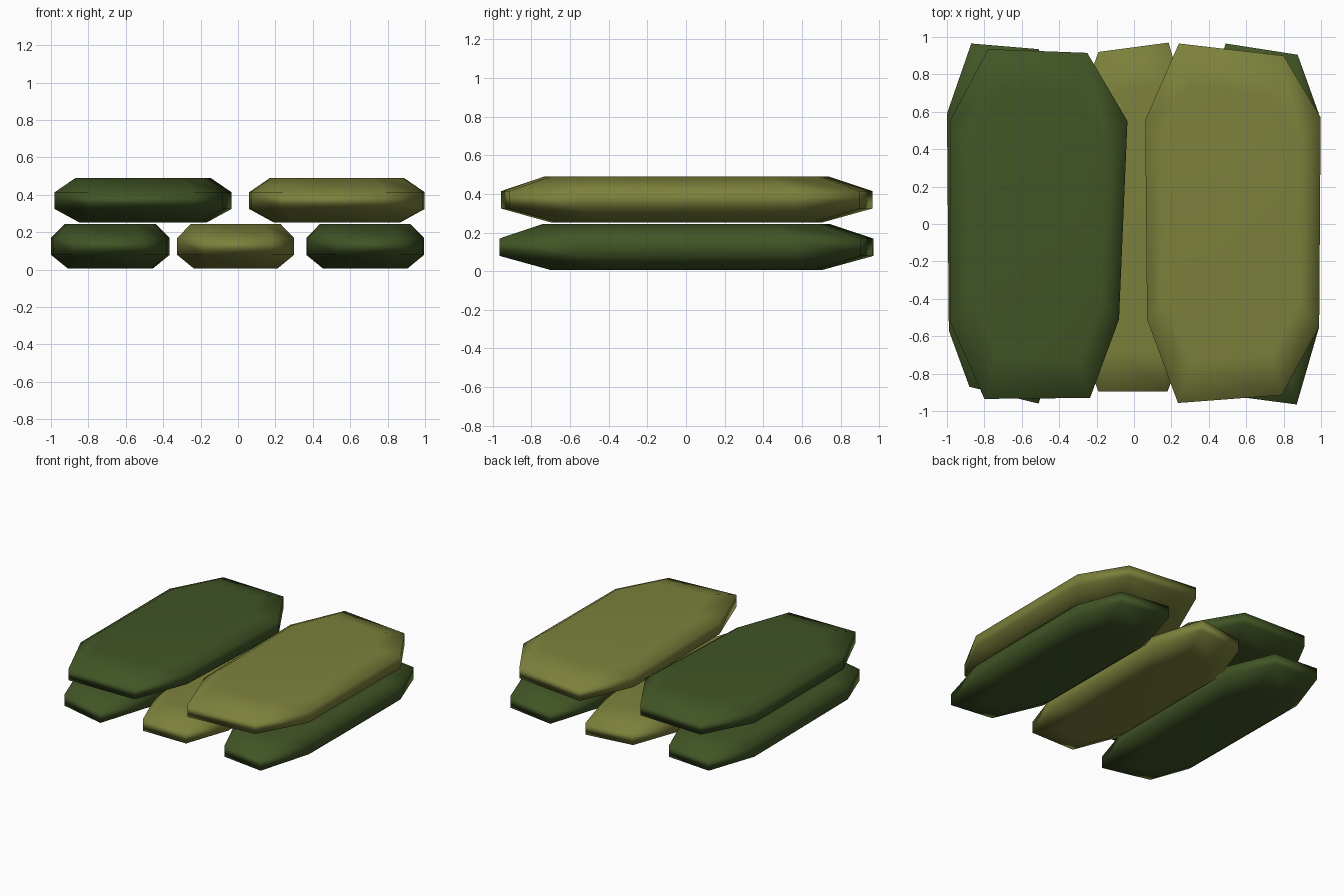
import bpy, bmesh

if "Cube" in bpy.data.objects:
    bpy.data.objects.remove(bpy.data.objects["Cube"])


def material(name, rgb):
    m = bpy.data.materials.new(name)
    m.diffuse_color = (*rgb, 1)
    m.use_nodes = True
    m.node_tree.nodes["Principled BSDF"].inputs["Base Color"].default_value = m.diffuse_color
    return m


green = material("dark green", (0.053, 0.09, 0.019))
olive = material("olive", (0.2, 0.218, 0.044))


def bag(name, outline, z0, mat):
    """Pillow-shaped sack: an eight-sided outline drawn in at top and bottom."""
    bm = bmesh.new()
    xs = [p[0] for p in outline]
    cx = (min(xs) + max(xs)) / 2
    # height above the bag's base, x scale, y scale
    levels = [(0, 0.72, 0.73), (0.072, 1, 1), (0.162, 1, 1), (0.238, 0.765, 0.765)]
    rings = [[bm.verts.new((cx + (x - cx) * sx, y * sy, z0 + h)) for x, y in outline]
             for h, sx, sy in levels]
    n = len(outline)
    for lo, hi in zip(rings, rings[1:]):
        for i in range(n):
            j = (i + 1) % n
            bm.faces.new((lo[i], lo[j], hi[j], hi[i]))
    bm.faces.new(rings[0])
    bm.faces.new(rings[-1])
    bmesh.ops.recalc_face_normals(bm, faces=bm.faces)
    for f in bm.faces:
        f.smooth = True
    me = bpy.data.meshes.new(name)
    bm.to_mesh(me)
    bm.free()
    me.materials.append(mat)
    ob = bpy.data.objects.new(name, me)
    bpy.context.collection.objects.link(ob)
    # soft sides with a flat-looking top
    ob.modifiers.new("soft_shading", 'WEIGHTED_NORMAL')


# Lower row of three narrow bags
bag("lower_bag_left", [(-0.87, 0.965), (-0.51, 0.935), (-0.365, 0.57), (-0.38, -0.55),
                       (-0.51, -0.96), (-0.88, -0.87), (-0.99, -0.57), (-1.0, 0.59)], 0.007, green)
bag("lower_bag_middle", [(-0.19, 0.92), (0.185, 0.97), (0.30, 0.57), (0.30, -0.55),
                         (0.18, -0.895), (-0.19, -0.895), (-0.325, -0.55), (-0.32, 0.56)], 0.007, olive)
bag("lower_bag_right", [(0.49, 0.965), (0.875, 0.905), (0.995, 0.57), (0.99, -0.55),
                        (0.87, -0.965), (0.53, -0.92), (0.37, -0.55), (0.365, 0.56)], 0.007, green)

# Upper row of two wide bags
bag("upper_bag_left", [(-0.78, 0.935), (-0.25, 0.915), (-0.035, 0.55), (-0.08, -0.51),
                       (-0.235, -0.93), (-0.80, -0.935), (-0.98, -0.53), (-0.98, 0.56)], 0.252, green)
bag("upper_bag_right", [(0.24, 0.965), (0.80, 0.90), (0.998, 0.57), (0.99, -0.55),
                        (0.79, -0.915), (0.235, -0.957), (0.07, -0.51), (0.06, 0.555)], 0.252, olive)
